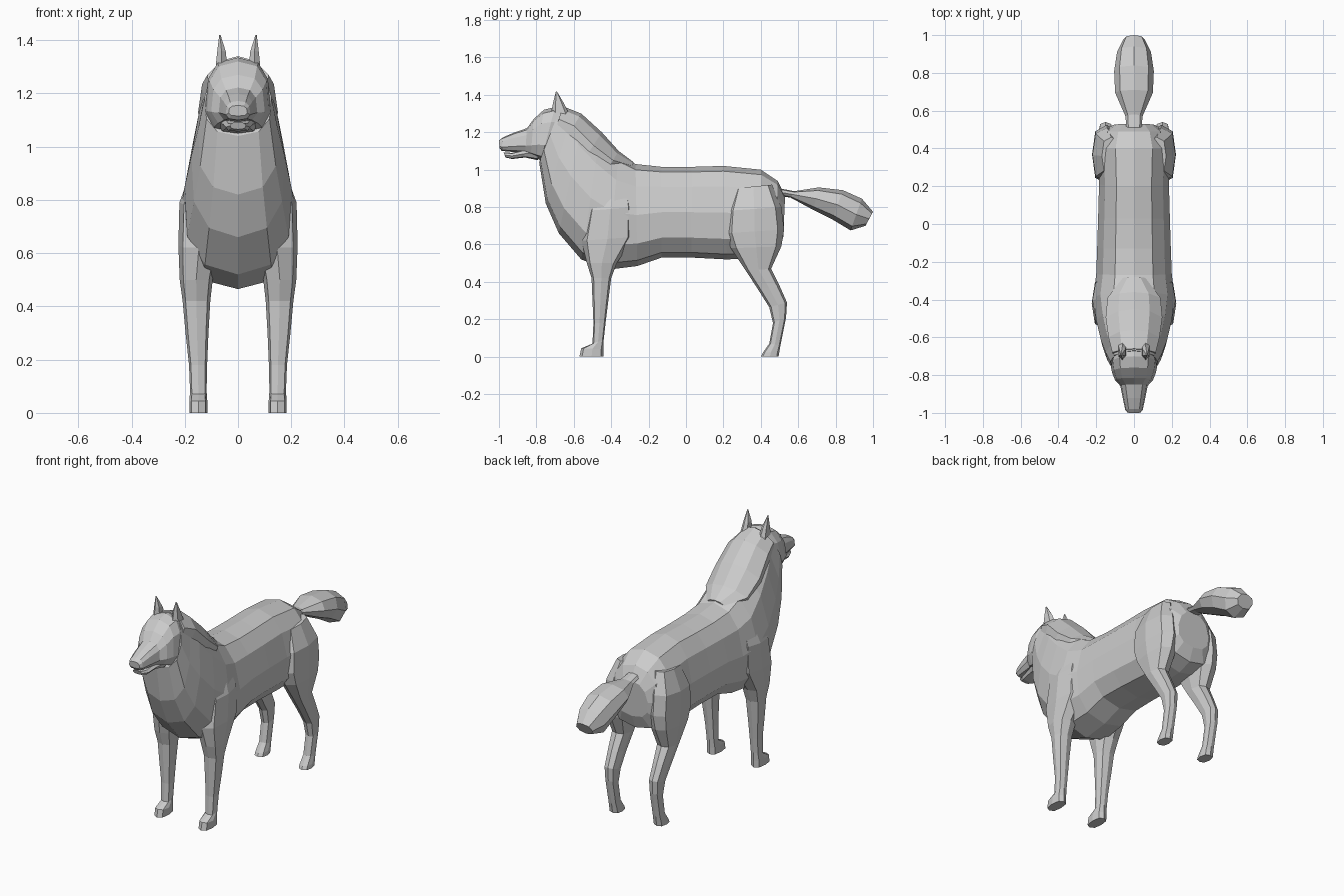
import bpy, bmesh, math
from mathutils import Vector


def loft(name, rings, sides=8, power=2.4, taper=0.0, mirror=False):
    """Skin rings given as (y1, z1, y2, z2, half_width, centre_x): the two points
    are opposite ends of the ring in the side view."""
    bm = bmesh.new()
    loops = []
    for y1, z1, y2, z2, hw, cx in rings:
        a, b = Vector((cx, y1, z1)), Vector((cx, y2, z2))
        mid, half = (a + b) / 2, (a - b) / 2
        loop = []
        for i in range(sides):
            t = 2 * math.pi * i / sides
            c, s = math.cos(t), math.sin(t)
            u = math.copysign(abs(c) ** (2 / power), c)
            v = math.copysign(abs(s) ** (2 / power), s)
            p = mid + half * u
            p.x += hw * v * (1 - taper * u)
            loop.append(bm.verts.new(p))
        loops.append(loop)
    for la, lb in zip(loops, loops[1:]):
        for i in range(sides):
            j = (i + 1) % sides
            bm.faces.new((la[i], la[j], lb[j], lb[i]))
    bm.faces.new(loops[0])
    bm.faces.new(loops[-1])
    bmesh.ops.recalc_face_normals(bm, faces=bm.faces)
    me = bpy.data.meshes.new(name)
    bm.to_mesh(me)
    bm.free()
    ob = bpy.data.objects.new(name, me)
    bpy.context.collection.objects.link(ob)
    if mirror:
        ob.modifiers.new("mirror", 'MIRROR')
    return ob


# Body and neck, rump to throat
loft("body", [
    (.53, .86, .52, .64, .11, 0),
    (.49, .94, .49, .56, .165, 0),
    (.40, 1.0, .40, .53, .195, 0),
    (.20, 1.02, .22, .52, .185, 0),
    (.03, 1.015, .03, .53, .19, 0),
    (-.13, 1.015, -.13, .53, .195, 0),
    (-.27, 1.03, -.26, .485, .2, 0),
    (-.36, 1.08, -.42, .465, .215, 0),
    (-.46, 1.18, -.56, .52, .2, 0),
    (-.55, 1.27, -.68, .66, .175, 0),
    (-.61, 1.31, -.75, .82, .15, 0),
    (-.67, 1.335, -.785, 1.04, .125, 0)], sides=12, taper=.12)

# Raised fur along the back of the neck
loft("mane", [
    (-.66, 1.34, -.70, 1.20, .115, 0),
    (-.56, 1.30, -.64, 1.17, .135, 0),
    (-.45, 1.20, -.54, 1.06, .15, 0),
    (-.36, 1.10, -.42, 1.00, .14, 0),
    (-.28, 1.04, -.29, 1.00, .06, 0)], taper=.35)

# Skull and upper muzzle
loft("head", [
    (-.62, 1.32, -.70, 1.08, .10, 0),
    (-.70, 1.335, -.775, 1.05, .122, 0),
    (-.76, 1.32, -.80, 1.06, .115, 0),
    (-.815, 1.27, -.83, 1.075, .10, 0),
    (-.85, 1.222, -.86, 1.09, .072, 0),
    (-.92, 1.198, -.93, 1.095, .058, 0),
    (-.98, 1.172, -.985, 1.10, .046, 0),
    (-1.0, 1.155, -.997, 1.115, .035, 0)], sides=10, power=2.8, taper=.1)

# Lower jaw
loft("jaw", [
    (-.80, 1.13, -.79, 1.05, .075, 0),
    (-.87, 1.105, -.86, 1.065, .056, 0),
    (-.93, 1.09, -.93, 1.057, .046, 0),
    (-.975, 1.092, -.965, 1.065, .03, 0)], power=3)

# Ears
loft("ear", [
    (-.72, 1.31, -.62, 1.29, .024, .062),
    (-.71, 1.36, -.65, 1.35, .018, .062),
    (-.695, 1.42, -.688, 1.415, .003, .068)], sides=6, mirror=True)

# Front legs with shoulder
loft("front_leg", [
    (-.48, .90, -.30, .90, .05, .13),
    (-.53, .78, -.28, .80, .078, .142),
    (-.56, .62, -.28, .64, .077, .147),
    (-.53, .50, -.37, .50, .062, .157),
    (-.505, .42, -.40, .42, .052, .156),
    (-.50, .30, -.415, .30, .043, .154),
    (-.495, .18, -.43, .18, .034, .150),
    (-.50, .07, -.44, .09, .031, .149),
    (-.56, .045, -.44, .04, .034, .149),
    (-.57, 0, -.44, 0, .034, .149)], power=2.8, mirror=True)

# Hind legs with haunch
loft("hind_leg", [
    (.26, .90, .46, .92, .05, .12),
    (.22, .78, .51, .80, .078, .142),
    (.21, .66, .525, .68, .077, .145),
    (.24, .58, .51, .59, .068, .15),
    (.32, .46, .455, .47, .05, .152),
    (.385, .36, .50, .38, .042, .152),
    (.445, .265, .54, .29, .037, .15),
    (.465, .18, .535, .21, .032, .15),
    (.445, .07, .505, .06, .031, .149),
    (.41, .02, .50, .03, .034, .149),
    (.40, 0, .495, 0, .034, .149)], power=2.8, mirror=True)

# Tail
loft("tail", [
    (.50, .90, .50, .86, .04, 0),
    (.58, .885, .56, .85, .045, 0),
    (.71, .905, .68, .785, .10, 0),
    (.84, .89, .78, .735, .105, 0),
    (.94, .845, .88, .675, .09, 0),
    (1.0, .775, .96, .70, .055, 0)], power=2.2)
